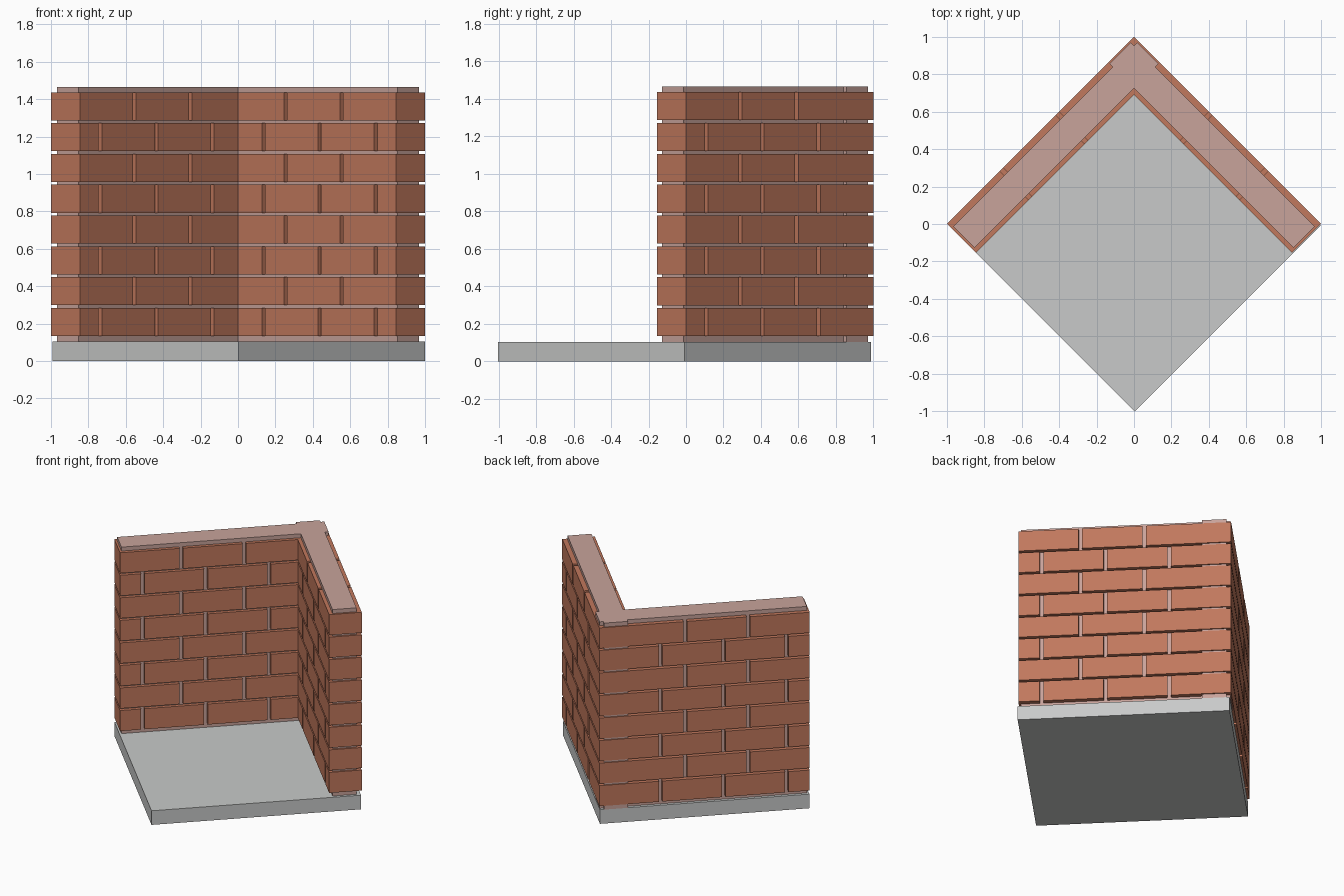
import bpy
import bmesh
from math import sqrt

cube = bpy.data.objects.get("Cube")
if cube:
    bpy.data.objects.remove(cube, do_unlink=True)

# Main sizes
LENGTH = 1.414
THICK = 0.219
BASE_TOP = 0.103
ROWS = 8
ROW_BOTTOM = 0.134
ROW_PITCH = 0.1646
BRICK_HEIGHT = 0.15
BRICK_LENGTH = 0.40
JOINT = 0.024


def material(name, color):
    mat = bpy.data.materials.new(name)
    mat.use_nodes = True
    mat.diffuse_color = color
    mat.node_tree.nodes["Principled BSDF"].inputs["Base Color"].default_value = color
    return mat


brick_mat = material("brick red", (0.533, 0.188, 0.109, 1))
mortar_mat = material("mortar pink", (0.578, 0.366, 0.328, 1))
stone_mat = material("stone grey", (0.58, 0.59, 0.585, 1))


def place(u, v, z):
    """Wall axes u and v start at the back corner and run along the two walls."""
    return ((u - v) / sqrt(2), 1 - (u + v) / sqrt(2), z)


def prism(bm, outline, z0, z1):
    face = bm.faces.new([bm.verts.new(place(u, v, z0)) for u, v in outline])
    top = bmesh.ops.extrude_face_region(bm, geom=[face])["geom"]
    for vert in top:
        if isinstance(vert, bmesh.types.BMVert):
            vert.co.z = z1


def rectangle(u0, u1, v0, v1):
    return [(u0, v0), (u1, v0), (u1, v1), (u0, v1)]


def finish(bm, name, mat):
    bmesh.ops.recalc_face_normals(bm, faces=bm.faces)
    mesh = bpy.data.meshes.new(name)
    bm.to_mesh(mesh)
    bm.free()
    mesh.materials.append(mat)
    obj = bpy.data.objects.new(name, mesh)
    bpy.context.collection.objects.link(obj)


def brick_wall(name, start, swap):
    """Running-bond wall; odd rows are counted back from the free end."""
    bm = bmesh.new()
    pitch = BRICK_LENGTH + JOINT
    for row in range(ROWS):
        z0 = ROW_BOTTOM + row * ROW_PITCH
        first = LENGTH - 2 * pitch - BRICK_LENGTH if row % 2 else 0
        for k in range(4):
            a = first + k * pitch
            b = min(a + BRICK_LENGTH, LENGTH)
            if a >= LENGTH:
                continue
            # The first brick of each row reaches the corner
            a = start if k == 0 else a
            outline = rectangle(0, THICK, a, b) if swap else rectangle(a, b, 0, THICK)
            prism(bm, outline, z0, z0 + BRICK_HEIGHT)
    finish(bm, name, brick_mat)


# Square floor slab
bm = bmesh.new()
prism(bm, rectangle(0.011, 1.419, 0.006, 1.414), 0, BASE_TOP)
finish(bm, "floor_slab", stone_mat)

# Mortar core: two crossing strips that step out at the corner
near, far, tip, end = 0.033, 0.194, 0.008, 1.40
core = [(near, tip), (far, tip), (far, near), (end, near), (end, far), (far, far),
        (far, end), (near, end), (near, far), (tip, far), (tip, near), (near, near)]
bm = bmesh.new()
prism(bm, core, BASE_TOP, 1.465)
finish(bm, "mortar_core", mortar_mat)

# Brick walls: one runs through the corner, the other butts against it
brick_wall("right_brick_wall", 0, True)
brick_wall("left_brick_wall", THICK, False)
